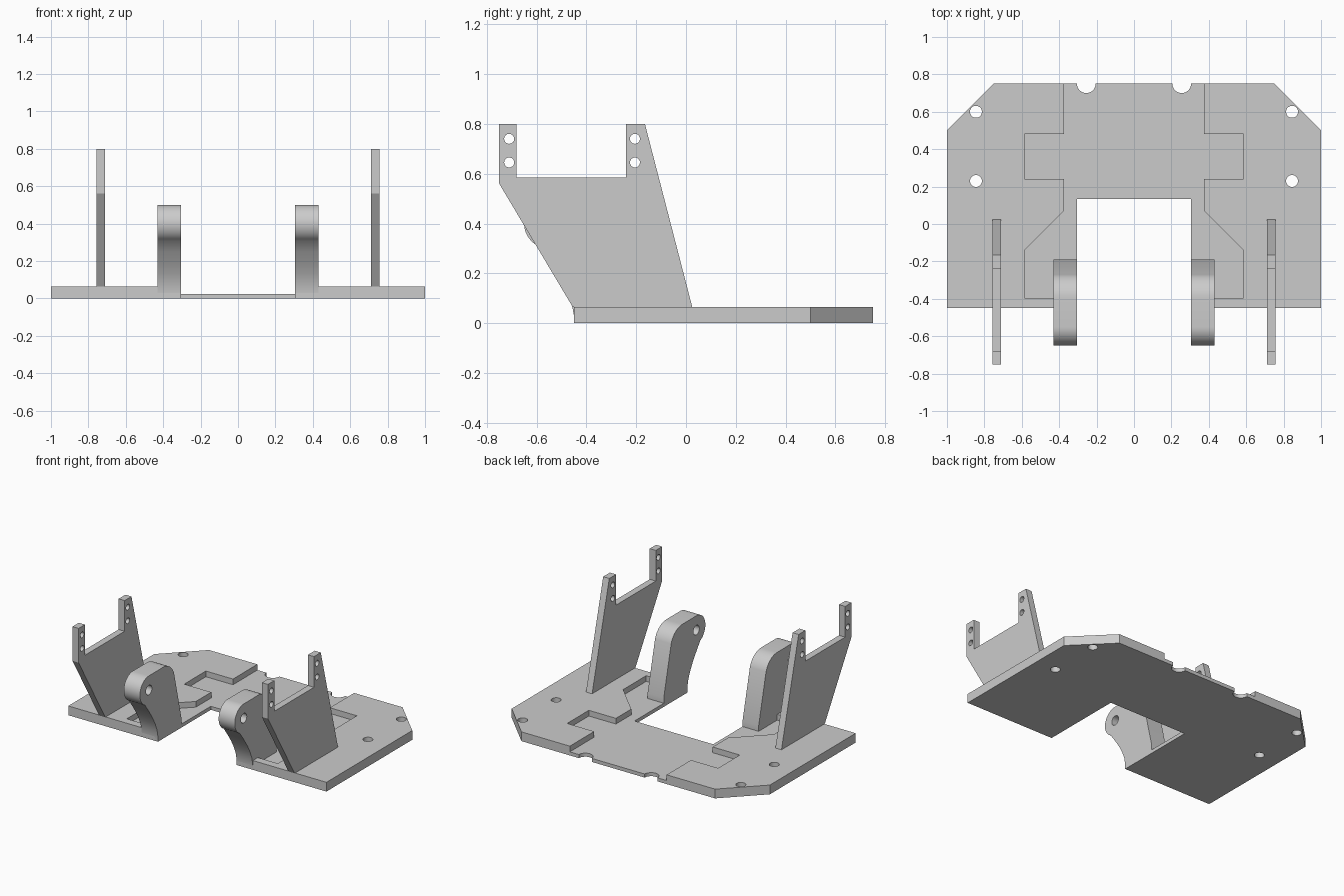
import bpy
import bmesh
from math import cos, sin, radians
from mathutils import Vector

cube = bpy.data.objects.get("Cube")
if cube:
    bpy.data.objects.remove(cube, do_unlink=True)

metal = bpy.data.materials.new("plain grey metal")
metal.use_nodes = True
GREY = (0.6, 0.6, 0.6, 1)
metal.diffuse_color = GREY
metal.node_tree.nodes["Principled BSDF"].inputs["Base Color"].default_value = GREY


def prism(name, points, low, high, axis="z"):
    """Extrude a flat outline along z (points are x, y) or along x (points are y, z)."""
    place = (lambda a, b: (a, b, low)) if axis == "z" else (lambda a, b: (low, a, b))
    step = Vector((0, 0, high - low)) if axis == "z" else Vector((high - low, 0, 0))
    bm = bmesh.new()
    face = bm.faces.new([bm.verts.new(place(a, b)) for a, b in points])
    grown = bmesh.ops.extrude_face_region(bm, geom=[face], use_keep_orig=True)
    bmesh.ops.translate(bm, vec=step, verts=[v for v in grown["geom"] if isinstance(v, bmesh.types.BMVert)])
    bmesh.ops.recalc_face_normals(bm, faces=bm.faces)
    mesh = bpy.data.meshes.new(name)
    bm.to_mesh(mesh)
    bm.free()
    mesh.materials.append(metal)
    obj = bpy.data.objects.new(name, mesh)
    bpy.context.collection.objects.link(obj)
    return obj


def arc(a, b, radius, start, end, steps=24):
    angles = [radians(start + (end - start) * i / steps) for i in range(steps + 1)]
    return [(a + radius * cos(t), b + radius * sin(t)) for t in angles]


def circle(a, b, radius):
    return arc(a, b, radius, 0, 360, 32)[:-1]


def mirrored(half):
    return half + [(-x, y) for x, y in reversed(half)]


def cut(obj, cutters):
    """Subtract each cutter, then discard it."""
    bpy.context.view_layer.objects.active = obj
    for cutter in cutters:
        cutter.hide_render = True
        mod = obj.modifiers.new("cut", "BOOLEAN")
        mod.operation = "DIFFERENCE"
        mod.solver = "EXACT"
        mod.object = cutter
        bpy.ops.object.modifier_apply(modifier=mod.name)
        bpy.data.objects.remove(cutter, do_unlink=True)


def smooth(obj):
    bpy.ops.object.select_all(action="DESELECT")
    obj.select_set(True)
    bpy.context.view_layer.objects.active = obj
    bpy.ops.object.shade_smooth_by_angle(angle=radians(25))


# Base plate with chamfered back corners and a front opening
THICK, FLOOR = 0.065, 0.025
base = prism("base_plate", mirrored([(0.305, 0.135), (0.305, -0.45), (1, -0.45), (1, 0.5), (0.75, 0.75)]), 0, THICK)

# Stepped shallow recess, four bolt holes and two back notches
recess = [(0.25, -0.395), (0.585, -0.395), (0.585, -0.14), (0.375, 0.07), (0.375, 0.24),
          (0.585, 0.24), (0.585, 0.48), (0.375, 0.48), (0.375, 0.85)]
cutters = [prism("recess_cutter", mirrored(recess), FLOOR, 0.2)]
for side in (-1, 1):
    cutters += [prism("bolt_cutter", circle(side * 0.845, y, 0.032), -0.1, 0.2) for y in (0.23, 0.6)]
    cutters.append(prism("notch_cutter", circle(side * 0.255, 0.75, 0.05), -0.1, 0.2))
cut(base, cutters)
smooth(base)

# Profiles of the side brackets and the curved arms
bracket = [(-0.455, THICK), (-0.75, 0.56), (-0.75, 0.8), (-0.68, 0.8), (-0.68, 0.585),
           (-0.24, 0.585), (-0.24, 0.8), (-0.165, 0.8), (0.025, THICK)]
arm = [(-0.19, FLOOR), (-0.19, THICK)]
arm += arc(-0.395, 0.37, 0.13, 18, 90, 12)
arm += arc(-0.55, 0.4, 0.1, 90, 244)
arm += [(-0.55, 0.25), (-0.51, 0.19), (-0.48, 0.135), (-0.46, 0.085), (-0.45, 0.03),
        (-0.45, 0), (-0.395, 0), (-0.395, FLOOR)]

for side, word in ((-1, "right"), (1, "left")):
    # Upright bracket with two drilled posts
    plate = prism(word + "_bracket", bracket, side * 0.71, side * 0.757, "x")
    cut(plate, [prism("post_cutter", circle(y, z, 0.02), side * 0.6, side * 0.9, "x")
                for y in (-0.71, -0.205) for z in (0.645, 0.74)])
    smooth(plate)
    # Rounded arm with a pin hole
    lever = prism(word + "_arm", arm, side * 0.305, side * 0.43, "x")
    cut(lever, [prism("pin_cutter", circle(-0.55, 0.4, 0.033), side * 0.2, side * 0.6, "x")])
    smooth(lever)
